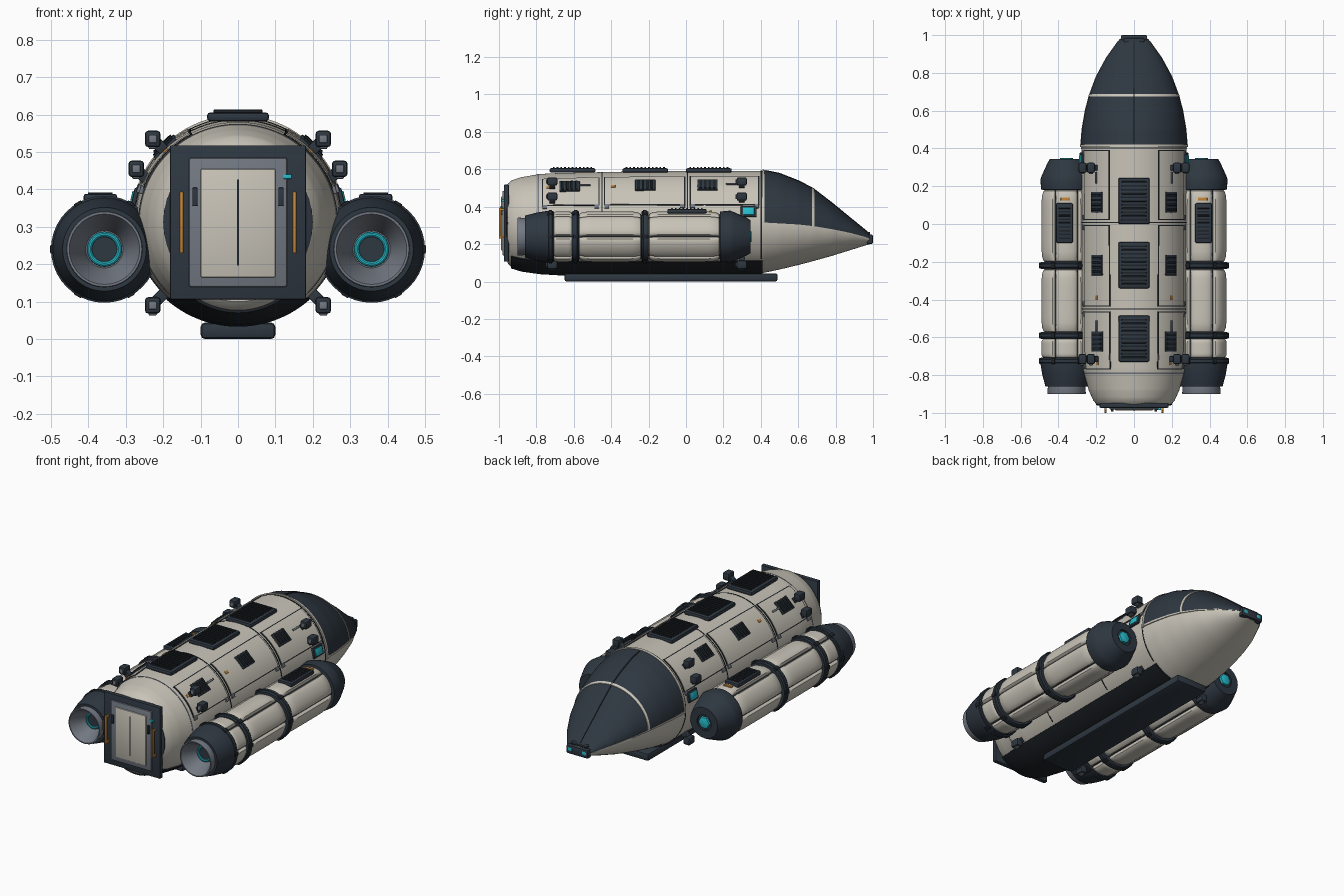
import bpy, bmesh, math
from mathutils import Vector, Matrix

if "Cube" in bpy.data.objects:
    bpy.data.objects.remove(bpy.data.objects["Cube"])


def material(name, r, g, b):
    m = bpy.data.materials.new(name)
    m.diffuse_color = (r, g, b, 1)
    m.use_nodes = True
    m.node_tree.nodes["Principled BSDF"].inputs["Base Color"].default_value = m.diffuse_color
    return m


BEIGE = material("warm_white_paint", .58, .55, .48)
DARK = material("slate_panel", .027, .038, .052)
BLACK = material("belly_black", .013, .017, .021)
GRAY = material("steel_gray", .17, .19, .225)
ORANGE = material("orange_trim", .56, .24, .04)
CYAN = material("cyan_light", .02, .50, .60)

# hull sections: y, half width, top z, bottom z, widest z
HULL = [(-.955, .198, .518, .10, .312), (-.935, .215, .54, .077, .312), (-.88, .24, .558, .06, .312),
        (-.78, .267, .575, .046, .312), (-.68, .275, .58, .04, .312), (-.3, .277, .588, .04, .312),
        (.1, .278, .592, .04, .312), (.41, .279, .592, .045, .31), (.5, .272, .574, .064, .305),
        (.6, .255, .535, .088, .30), (.68, .234, .494, .109, .292), (.78, .197, .417, .137, .277),
        (.88, .143, .335, .168, .258), (.95, .093, .278, .19, .24), (.985, .068, .25, .2, .228)]


def section(y):
    for a, b in zip(HULL, HULL[1:]):
        if y <= b[0]:
            t = (y - a[0]) / (b[0] - a[0])
            return [p + (q - p) * t for p, q in zip(a, b)][1:]
    return HULL[-1][1:]


def on_hull(y, deg, off=0.0, scale=1.0):
    w, zt, zb, zm = section(y)
    c, s = math.cos(math.radians(deg)), math.sin(math.radians(deg))
    h = zt - zm if s > 0 else zm - zb
    return Vector(((w + off) * c * scale, y, zm + (h + off) * s * scale))


def finish(bm, name, mat):
    bmesh.ops.remove_doubles(bm, verts=bm.verts, dist=1e-5)
    for f in bm.faces:
        f.smooth = True
    for e in bm.edges:
        e.smooth = len(e.link_faces) == 2 and e.calc_face_angle(0) < math.radians(35)
    me = bpy.data.meshes.new(name)
    bm.to_mesh(me)
    bm.free()
    me.materials.append(mat)
    ob = bpy.data.objects.new(name, me)
    bpy.context.collection.objects.link(ob)
    return ob


def grid(name, rows, mat):
    bm = bmesh.new()
    v = [[bm.verts.new(p) for p in row] for row in rows]
    for r, q in zip(v, v[1:]):
        for j in range(len(r) - 1):
            bm.faces.new((r[j], q[j], q[j + 1], r[j + 1]))
    return finish(bm, name, mat)


def steps(a, b, size):
    n = max(1, math.ceil((b - a) / size))
    return [a + (b - a) * i / n for i in range(n + 1)]


def patch(name, y0, y1, a0, a1, off, mat):
    """Thin plate that follows the hull, with a rim going down to it."""
    ys = sorted(set(steps(y0, y1, .04) + [h[0] for h in HULL if y0 < h[0] < y1]))
    angs = steps(a0, a1, 3)
    ys, angs = [y0] + ys + [y1], [a0] + angs + [a1]
    return grid(name, [[on_hull(y, a, -.002 if i in (0, len(ys) - 1) or j in (0, len(angs) - 1) else off)
                        for j, a in enumerate(angs)] for i, y in enumerate(ys)], mat)


def lathe(name, x, z, prof, mat, n=40):
    return grid(name, [[(x + r * math.cos(math.tau * k / n), y, z + r * math.sin(math.tau * k / n))
                        for k in range(n + 1)] for y, r in prof], mat)


def boxes(name, items, mat, bevel=.004):
    """items: (centre, size, tilt in degrees about y)"""
    bm = bmesh.new()
    for c, s, tilt in items:
        m = (Matrix.Translation(c) @ Matrix.Rotation(-math.radians(tilt), 4, 'Y')
             @ Matrix.Diagonal((*s, 1)))
        bmesh.ops.create_cube(bm, size=1, matrix=m)
    if bevel:
        bmesh.ops.bevel(bm, geom=list(bm.edges), offset=bevel, segments=2, affect='EDGES', profile=.5)
    return finish(bm, name, mat)


# hull
ys = sorted(set(steps(-.955, .985, .04) + [h[0] for h in HULL]))
A = steps(0, 360, 4)
grid("hull", [[on_hull(-.955, a, 0, 0) for a in A]] + [[on_hull(y, a) for a in A] for y in ys]
     + [[on_hull(.985, a, 0, 0) for a in A]], BEIGE)
lathe("rear_collar", 0, .312, [(-.962, 0), (-.962, .19), (-.957, .2), (-.94, .2)], DARK)

# canopy, its frames and the nose bumper
patch("canopy", .42, .98, 1, 179, .004, DARK)
patch("canopy_rear_frame", .408, .421, -2, 182, .007, BEIGE)
patch("canopy_mid_frame", .675, .687, 0, 180, .007, BEIGE)
patch("canopy_centre_rib", .425, .97, 89, 91, .007, BLACK)
for s, a in ((1, 0), (-1, 180)):
    patch("canopy_sill", .42, .97, a - 1.2, a + 1.2, .006, BEIGE)
boxes("nose_bumper", [((0, .983, .226), (.14, .034, .05), 0), ((0, .965, .258), (.11, .04, .016), 0)], DARK, .008)
boxes("nose_lights", [((s * .045, .991, .228), (.026, .02, .02), 0) for s in (1, -1)], CYAN, .003)
boxes("nose_slats", [((x, .99, .228), (.006, .018, .03), 0) for x in (-.018, 0, .018)], GRAY, 0)

# belly shield and landing skid
patch("belly_shield", -.935, .41, 228, 312, .007, BLACK)
boxes("landing_skid", [((0, -.08, .022), (.2, 1.14, .044), 0)], DARK, .012)

# hull seams
for y in (-.79, -.45, .008, .402):
    patch("hull_seam", y - .003, y + .003, -45, 225, .0015, BLACK if y > -.7 else GRAY)

# roof vents
for y in (-.607, -.218, .122):
    boxes("roof_vent", [((0, y, .594), (.166, .245, .024), 0)], DARK, .009)
    boxes("roof_vent_slats", [((0, y - .1 + .02 * k, .607), (.13, .009, .013), 0) for k in range(11)], BLACK, .002)

# side panels, louvers, markers, thrusters
for s in (1, -1):
    def ang(a):
        return a if s > 0 else 180 - a

    def plate(name, y0, y1, a0, a1, off, mat):
        lo, hi = sorted((ang(a0), ang(a1)))
        patch(name, y0, y1, lo, hi, off, mat)

    def mount(y, a, off, dy, dt, dr):
        return (on_hull(y, ang(a), off), (dr, dy, dt), ang(a))

    for y0, y1 in ((-.77, -.462), (-.438, -.004), (.02, .392)):
        plate("panel_outline", y0, y1, 20, 63, .0025, BLACK)
        plate("side_panel", y0 + .006, y1 - .006, 21.3, 61.7, .0045, BEIGE)
        boxes("panel_clips", [mount(y, 19, .003, .025, .022, .01) for y in (y0 + .015, y1 - .015)], GRAY, .002)
    for y in (-.622, -.218, .225 - .11):
        boxes("louver", [mount(y, 46, .004, .108, .078, .012)], DARK, .003)
        boxes("louver_slats", [mount(y - .036 + .024 * k, 46, .011, .013, .064, .01) for k in range(4)], BLACK, .002)
    boxes("orange_markers", [mount(y, 45, .005, .024, .016, .006) for y in (-.735, -.39, .07)], ORANGE, .001)
    boxes("grab_rails", [mount(y, 46, .012, .06, .01, .008) for y in (-.54, .245)], GRAY, .002)

    # thruster blocks on short stalks
    for y in (-.715, .298):
        for x, z in ((.228, .535), (.272, .455), (.228, .09)):
            boxes("thruster_block", [((s * x, y, z), (.042, .054, .044), 0)], DARK, .009)
            boxes("thruster_nozzles", [((s * x, y, z - .02), (.022, .03, .014), 0),
                                       ((s * x, y - .026, z), (.022, .014, .022), 0)], GRAY, .003)
            boxes("thruster_stalk", [((s * (x - .02), y, z + (-.02 if z > .3 else .022)), (.03, .03, .03),
                                      ang(45 if z > .3 else -45))], DARK, .002)
    # side lamp
    boxes("lamp_frame", [mount(.335, 13, .004, .085, .06, .014)], DARK, .004)
    boxes("side_lamp", [mount(.335, 13, .01, .06, .04, .01)], CYAN, .003)

    # engine pod
    X, Z = s * .357, .24
    lathe("pod_core", X, Z, [(-.86, .098), (-.86, .112), (-.80, .128), (-.74, .138), (-.712, .138), (-.71, .116),
                             (.18, .116), (.182, .134), (.235, .139), (.255, .132), (.325, .1), (.345, .088),
                             (.345, .045), (.335, .045), (.335, 0)], DARK)
    lathe("pod_nozzle", X, Z, [(-.80, .03), (-.80, .05), (-.83, .06), (-.86, .075), (-.893, .09), (-.9, .094),
                               (-.9, .1), (-.895, .102), (-.85, .098)], GRAY)
    lathe("nozzle_plug", X, Z, [(-.815, 0), (-.815, .034), (-.79, .034)], DARK)
    lathe("nozzle_glow_ring", X, Z, [(-.815 + .007 * math.sin(t), .04 - .007 * math.cos(t))
                                     for t in [-math.tau * k / 10 for k in range(11)]], CYAN)
    lathe("pod_front_light", X, Z, [(.33, .036), (.348, .034), (.35, .03), (.35, 0)], CYAN, 6)

    # padded pod panels, six around
    for y0, y1 in ((-.71, -.606), (-.574, -.238), (-.202, .182)):
        for k in range(6):
            rows = []
            for i in range(13):
                u = -math.cos(math.pi * i / 12)
                row = []
                for j in range(13):
                    v = -math.cos(math.pi * j / 12)
                    r = .112 + .023 * ((1 - u ** 8) * (1 - v ** 8)) ** .5
                    a = math.radians(60 * k + 30 + 28.8 * v)
                    row.append((X + r * math.cos(a), (y0 + y1) / 2 + u * (y1 - y0) / 2, Z + r * math.sin(a)))
                rows.append(row)
            grid("pod_pad", rows, BEIGE)
    for y in (-.725, -.59, -.22):
        lathe("pod_band", X, Z, [(y - .019, .11), (y - .019, .134), (y - .01, .138), (y - .008, .143),
                                 (y + .008, .143), (y + .01, .138), (y + .019, .134), (y + .019, .11)], DARK)
        boxes("band_studs", [((X + .138 * math.cos(math.radians(a)), y, Z + .138 * math.sin(math.radians(a))),
                              (.014, .03, .022), a) for a in range(0, 360, 60)], BLACK, .002)
    # pod vent and marker
    boxes("pod_vent", [((s * .368, .005, .376), (.09, .21, .024), 0)], DARK, .007)
    boxes("pod_vent_slats", [((s * .368, -.075 + .02 * k, .388), (.066, .009, .008), 0) for k in range(9)], BLACK, .002)
    boxes("pod_marker", [((s * .363, .132, .375), (.05, .016, .008), 0)], ORANGE, .002)

    # hatch handles
    boxes("hatch_handle", [((s * .151, -.994, .312), (.011, .012, .165), 0)]
          + [((s * .151, -.98, z), (.011, .03, .012), 0) for z in (.238, .386)], ORANGE, .003)
    boxes("hatch_latch", [((s * .115, -.985, .38), (.014, .014, .05), 0)], DARK, .003)

# rear hatch
boxes("hatch_frame", [((0, -.96, .312), (.364, .026, .412), 0)], DARK, .004)
boxes("hatch_surround", [((0, -.972, .312), (.262, .02, .346), 0)], GRAY, .006)
boxes("hatch_door", [((0, -.977, .31), (.2, .022, .29), 0)], BEIGE, .004)
boxes("hatch_split", [((0, -.986, .312), (.006, .006, .23), 0)], BLACK, 0)
boxes("hatch_status_light", [((.132, -.979, .434), (.022, .014, .012), 0)], CYAN, .002)
